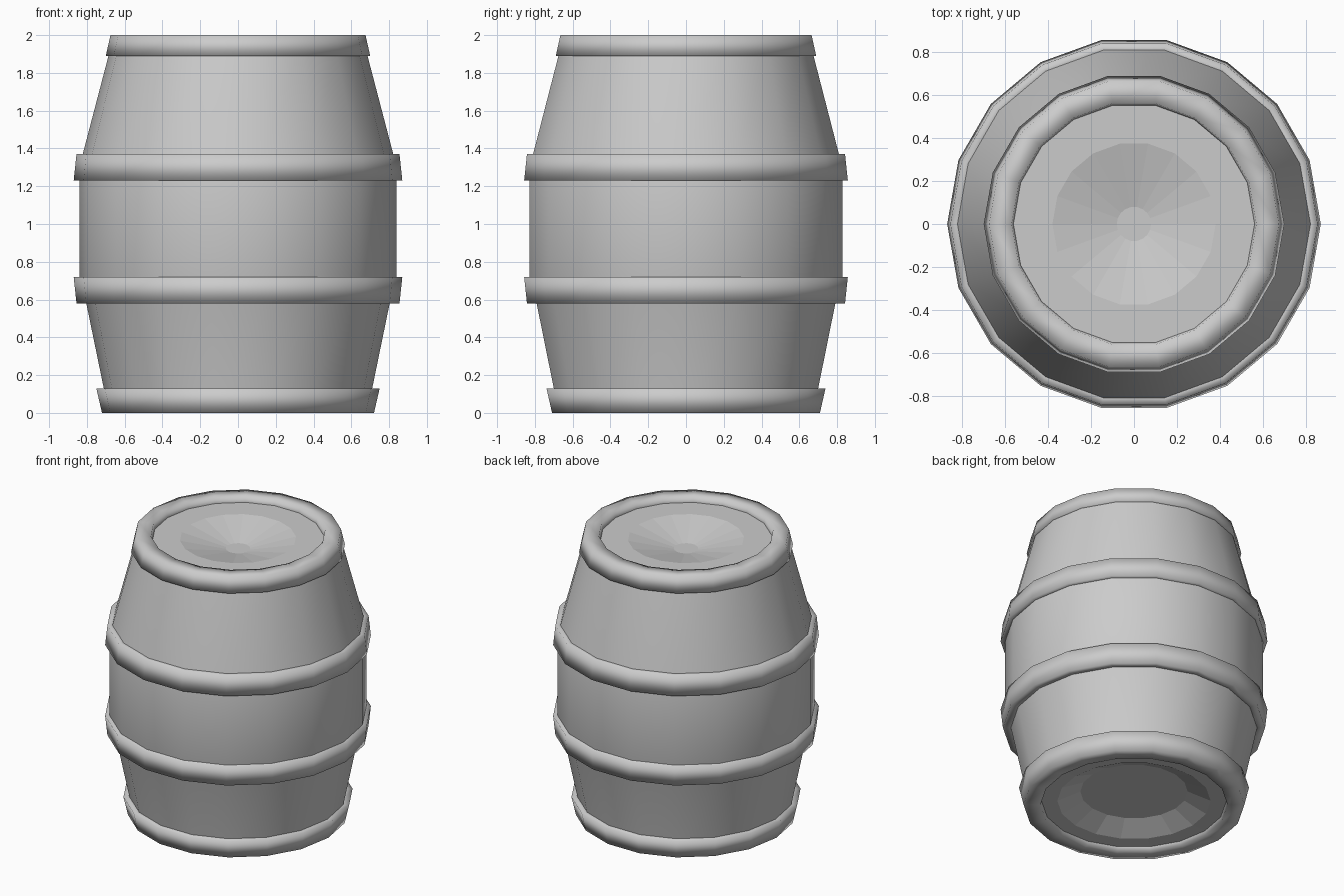
import bpy, bmesh
from math import cos, sin, tau

SIDES = 18

default = bpy.data.objects.get("Cube")
if default:
    bpy.data.objects.remove(default, do_unlink=True)

# Single grey colour
grey = bpy.data.materials.new("plain_grey")
grey.use_nodes = True
colour = (0.6, 0.6, 0.6, 1)
grey.diffuse_color = colour
grey.node_tree.nodes["Principled BSDF"].inputs["Base Color"].default_value = colour


def lathe(name, profile, closed=False, cap=False, smooth=True):
    """Turn a (radius, height) profile around z; cap fills the last ring."""
    bm = bmesh.new()
    rings = [[bm.verts.new((r * cos(tau * i / SIDES), r * sin(tau * i / SIDES), z))
              for i in range(SIDES)] for r, z in profile]
    pairs = list(zip(rings, rings[1:]))
    if closed:
        pairs.append((rings[-1], rings[0]))
    for low, high in pairs:
        for i in range(SIDES):
            j = (i + 1) % SIDES
            bm.faces.new((low[i], low[j], high[j], high[i]))
    if cap:
        bm.faces.new(rings[-1])
    if closed:
        bmesh.ops.recalc_face_normals(bm, faces=bm.faces)
    for face in bm.faces:
        face.smooth = smooth
    mesh = bpy.data.meshes.new(name)
    # Profiles run upward outside, so faces point out; the base is flipped below
    if name == "base_disc":
        bmesh.ops.reverse_faces(bm, faces=bm.faces)
    bm.to_mesh(mesh)
    bm.free()
    mesh.materials.append(grey)
    obj = bpy.data.objects.new(name, mesh)
    bpy.context.collection.objects.link(obj)
    return obj


# Bulging staves
lathe("barrel_body", [(0.69, 0.03), (0.803, 0.58), (0.84, 0.7),
                      (0.84, 1.28), (0.822, 1.37), (0.67, 1.95)])

# Rims at both ends
lathe("top_rim", [(0.67, 1.89), (0.70, 1.89), (0.675, 2.0),
                  (0.57, 2.0), (0.555, 1.93)], closed=True)
lathe("bottom_rim", [(0.69, 0.13), (0.75, 0.13), (0.72, 0),
                     (0.61, 0), (0.595, 0.05)], closed=True)

# Middle hoops, each wider toward the belly
lathe("upper_hoop", [(0.80, 1.37), (0.855, 1.37), (0.87, 1.23), (0.80, 1.23)],
      closed=True)
lathe("lower_hoop", [(0.79, 0.72), (0.87, 0.72), (0.855, 0.58), (0.78, 0.58)],
      closed=True)

# Dished end discs
lathe("lid_disc", [(0.60, 1.96), (0.38, 1.96), (0.08, 1.89)], cap=True, smooth=False)
lathe("base_disc", [(0.64, 0.025), (0.50, 0.03), (0.35, 0.10)], cap=True, smooth=False)
